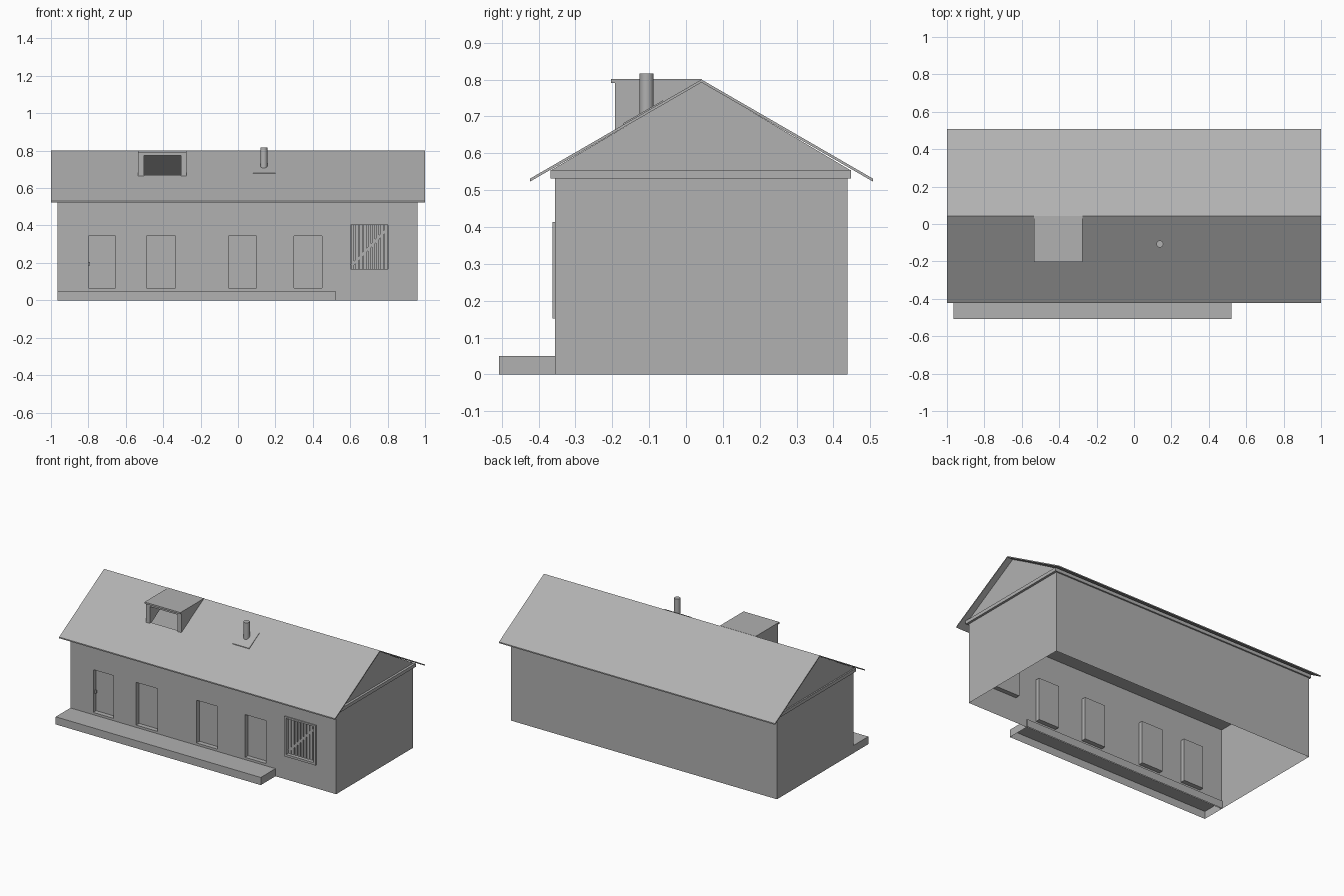
import bpy, bmesh, math

if "Cube" in bpy.data.objects:
    bpy.data.objects.remove(bpy.data.objects["Cube"])

RIDGE_Y, RIDGE_Z, SLOPE = 0.042, 0.80, 0.578

GREY = bpy.data.materials.new("grey")
GREY.diffuse_color = (0.44, 0.44, 0.44, 1)
GREY.use_nodes = True
GREY.node_tree.nodes["Principled BSDF"].inputs["Base Color"].default_value = GREY.diffuse_color


def roof_z(y):
    return RIDGE_Z - abs(y - RIDGE_Y) * SLOPE


def finish(name, bm):
    me = bpy.data.meshes.new(name)
    bm.to_mesh(me)
    bm.free()
    me.materials.append(GREY)
    ob = bpy.data.objects.new(name, me)
    bpy.context.collection.objects.link(ob)
    return ob


def make(name, polys):
    bm = bmesh.new()
    for p in polys:
        bm.faces.new([bm.verts.new(v) for v in p])
    bmesh.ops.remove_doubles(bm, verts=bm.verts, dist=0.0002)
    return finish(name, bm)


def prism(name, x0, x1, prof):
    """Extrude a (y, z) profile along x."""
    bm = bmesh.new()
    f = bm.faces.new([bm.verts.new((x0, y, z)) for y, z in prof])
    r = bmesh.ops.extrude_face_region(bm, geom=[f])
    vs = [g for g in r["geom"] if isinstance(g, bmesh.types.BMVert)]
    bmesh.ops.translate(bm, verts=vs, vec=(x1 - x0, 0, 0))
    bmesh.ops.recalc_face_normals(bm, faces=bm.faces)
    return finish(name, bm)


def box(name, x0, x1, y0, y1, z0, z1):
    return prism(name, x0, x1, [(y0, z0), (y1, z0), (y1, z1), (y0, z1)])


def slope(name, x0, x1, y0, y1, lo=-0.008, hi=0.0):
    return prism(name, x0, x1, [(y0, roof_z(y0) + lo), (y1, roof_z(y1) + lo),
                                (y1, roof_z(y1) + hi), (y0, roof_z(y0) + hi)])


# Walls: open-bottomed shell, with recessed doors and window in the front
L, R, F, B, H = -0.966, 0.96, -0.355, 0.438, 0.532
DEPTH = 0.03


def rect(x0, x1, z0, z1, y=F):
    return [(x0, y, z0), (x1, y, z0), (x1, y, z1), (x0, y, z1)]


doors = [(-0.80, -0.655), (-0.49, -0.335), (-0.052, 0.10), (0.30, 0.45)]
openings = [(a, b, 0.065, 0.345) for a, b in doors] + [(0.602, 0.802, 0.167, 0.403)]
polys = [rect(L, R, 0, H, B)[::-1],
         [(R, F, 0), (R, B, 0), (R, B, H), (R, F, H)],
         [(L, B, 0), (L, F, 0), (L, F, H), (L, B, H)]]
x = L
for x0, x1, z0, z1 in openings:
    yb = F + DEPTH
    polys += [rect(x, x0, 0, H), rect(x0, x1, 0, z0), rect(x0, x1, z1, H),
              rect(x0, x1, z0, z1, yb)]
    ring, back = rect(x0, x1, z0, z1), rect(x0, x1, z0, z1, yb)
    for i in range(4):
        j = (i + 1) % 4
        polys.append([ring[i], ring[j], back[j], back[i]])
    x = x1
polys.append(rect(x, R, 0, H))
make("walls", polys)
box("door_handle", -0.80, -0.79, F + 0.012, F + 0.022, 0.185, 0.205)

# Window frame, vertical bars and diagonal brace
for n, a in (("left", (0.588, 0.602, 0.152, 0.414)), ("right", (0.802, 0.816, 0.152, 0.414)),
             ("bottom", (0.602, 0.802, 0.152, 0.167)), ("top", (0.602, 0.802, 0.403, 0.414))):
    box("window_frame_" + n, a[0], a[1], F - 0.007, F, a[2], a[3])
for i in range(9):
    c = 0.602 + 0.2 * (i + 0.5) / 9
    box("shutter_board", c - 0.008, c + 0.008, F + 0.015, F + DEPTH, 0.167, 0.403)
w = 0.022
make("shutter_brace", [[(0.602, F + 0.01, 0.19), (0.602 + w, F + 0.01, 0.19),
                        (0.802, F + 0.01, 0.375), (0.802 - w, F + 0.01, 0.375)]])

# Front platform, open underneath, its back just inside the wall
px0, px1, py0, py1, pz = -0.966, 0.52, -0.507, F + 0.008, 0.05
make("platform", [
    rect(px0, px1, 0, pz, py0),
    rect(px0, px1, 0, pz, py1)[::-1],
    [(px0, py0, pz), (px1, py0, pz), (px1, py1, pz), (px0, py1, pz)],
    [(px1, py0, 0), (px1, py1, 0), (px1, py1, pz), (px1, py0, pz)],
    [(px0, py1, 0), (px0, py0, 0), (px0, py0, pz), (px0, py1, pz)]])

# Attic floor slab and gable walls
box("attic_floor", -0.975, 0.975, -0.368, 0.448, 0.532, 0.554)
for n, x0 in (("left", L), ("right", R - 0.006)):
    prism("gable_" + n, x0, x0 + 0.006,
          [(-0.366, 0.554), (0.446, 0.554), (RIDGE_Y, RIDGE_Z - 0.006)])

# Roof, with a hole in the front slope under the dormer
E0, E1 = -0.423, 0.507
D0, D1 = -0.503, -0.305
slope("roof_back", -1, 1, RIDGE_Y, E1)
slope("roof_front_left", -1, D0, E0, RIDGE_Y)
slope("roof_front_right", D1, 1, E0, RIDGE_Y)
slope("roof_front_below_dormer", D0, D1, E0, -0.185)

# Dormer: cheeks, header and flat top with a front lip
DF = -0.192
for n, a, b in (("left", -0.534, D0), ("right", D1, -0.276)):
    prism("dormer_cheek_" + n, a, b,
          [(DF, roof_z(DF) - 0.004), (RIDGE_Y - 0.004, 0.797), (DF, 0.797)])
box("dormer_header", D0, D1, DF, DF + 0.02, 0.775, 0.79)
prism("dormer_roof", -0.535, -0.275,
      [(-0.203, 0.79), (DF, 0.79), (DF, 0.796), (RIDGE_Y, 0.796),
       (RIDGE_Y, 0.801), (-0.203, 0.801)])

# Chimney pipe and flashing
slope("flashing", 0.08, 0.20, -0.17, -0.062, 0, 0.004)
bpy.ops.mesh.primitive_cylinder_add(vertices=20, radius=0.019, depth=0.125,
                                    location=(0.138, -0.107, 0.7535))
pipe = bpy.context.object
pipe.name = "chimney_pipe"
pipe.data.materials.append(GREY)
bpy.ops.object.shade_smooth_by_angle(angle=math.radians(35))
